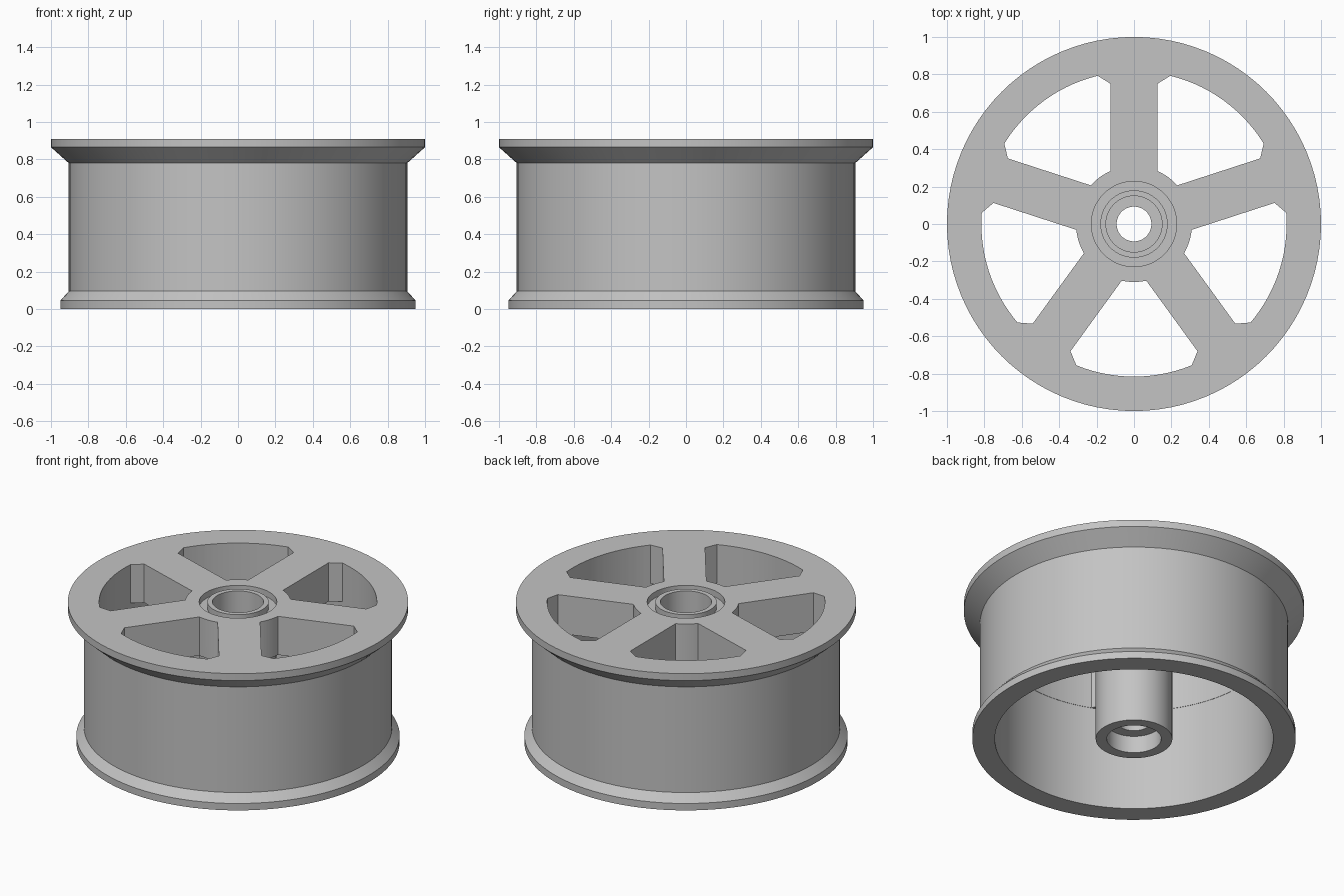
import bpy, bmesh
from math import sin, cos, pi, radians, asin

cube = bpy.data.objects.get("Cube")
if cube:
    bpy.data.objects.remove(cube)

SEGMENTS = 96
SPOKES = 5
HALF_SPOKE = 0.125      # half the spoke width
TOP, SPOKE_BASE = 0.91, 0.66
BARREL = 0.818          # inner radius of the barrel

grey = bpy.data.materials.new("light_grey")
grey.use_nodes = True
grey.diffuse_color = (0.55, 0.55, 0.55, 1)
grey.node_tree.nodes["Principled BSDF"].inputs["Base Color"].default_value = grey.diffuse_color


def add_object(name, bm):
    bmesh.ops.recalc_face_normals(bm, faces=bm.faces)
    mesh = bpy.data.meshes.new(name)
    bm.to_mesh(mesh)
    bm.free()
    mesh.materials.append(grey)
    obj = bpy.data.objects.new(name, mesh)
    bpy.context.collection.objects.link(obj)
    return obj


def lathe(name, profile):
    """Spin a closed (radius, height) outline around the z axis."""
    bm = bmesh.new()
    rings = []
    for i in range(SEGMENTS):
        a = 2 * pi * i / SEGMENTS
        rings.append([bm.verts.new((r * cos(a), r * sin(a), z)) for r, z in profile])
    n = len(profile)
    for i in range(SEGMENTS):
        here, there = rings[i], rings[(i + 1) % SEGMENTS]
        for j in range(n):
            k = (j + 1) % n
            bm.faces.new((here[j], there[j], there[k], here[k]))
    return add_object(name, bm)


def arc(radius, start, end, steps):
    return [(radius * cos(start + (end - start) * i / steps),
             radius * sin(start + (end - start) * i / steps)) for i in range(steps + 1)]


def window_outline(mid):
    """Opening between two spokes, with angled outer corners."""
    half = pi / SPOKES
    inner = half - asin(HALF_SPOKE / 0.31)
    side = half - asin(HALF_SPOKE / 0.76)
    outer = radians(22.2)
    return (arc(0.31, mid - inner, mid + inner, 6)
            + arc(0.76, mid + side, mid + side, 1)[:1]
            + arc(BARREL - 0.002, mid + outer, mid - outer, 14)
            + arc(0.76, mid - side, mid - side, 1)[:1])


# Flanged barrel, spoke disc and bored hub in one turned section
rim_outside = [(BARREL, 0), (0.95, 0), (0.95, 0.045), (0.905, 0.095),
               (0.905, 0.78), (1, 0.865), (1, TOP)]
hub_top = [(0.228, TOP), (0.228, 0.87), (0.18, 0.87), (0.18, TOP), (0.15, TOP)]
hub_bore = [(0.15, 0.75), (0.093, 0.75), (0.093, 0.11), (0.16, 0.11), (0.16, 0)]
underside = [(0.225, 0), (0.225, SPOKE_BASE), (BARREL, SPOKE_BASE)]
wheel = lathe("wheel", rim_outside + hub_top + hub_bore + underside)

# Window cutters
bm = bmesh.new()
for i in range(SPOKES):
    outline = window_outline(-pi / 2 + 2 * pi * i / SPOKES)
    face = bm.faces.new([bm.verts.new((x, y, SPOKE_BASE - 0.1)) for x, y in outline])
    swept = bmesh.ops.extrude_face_region(bm, geom=[face])["geom"]
    bmesh.ops.translate(bm, vec=(0, 0, 0.5),
                        verts=[v for v in swept if isinstance(v, bmesh.types.BMVert)])
cutter = add_object("window_cutter", bm)
cutter.hide_render = True

cut = wheel.modifiers.new("windows", "BOOLEAN")
cut.operation = "DIFFERENCE"
cut.solver = "EXACT"
cut.object = cutter

bpy.ops.object.select_all(action="DESELECT")
wheel.select_set(True)
bpy.context.view_layer.objects.active = wheel
bpy.ops.object.modifier_apply(modifier=cut.name)
bpy.data.objects.remove(cutter)
bpy.ops.object.shade_smooth_by_angle(angle=radians(25))
